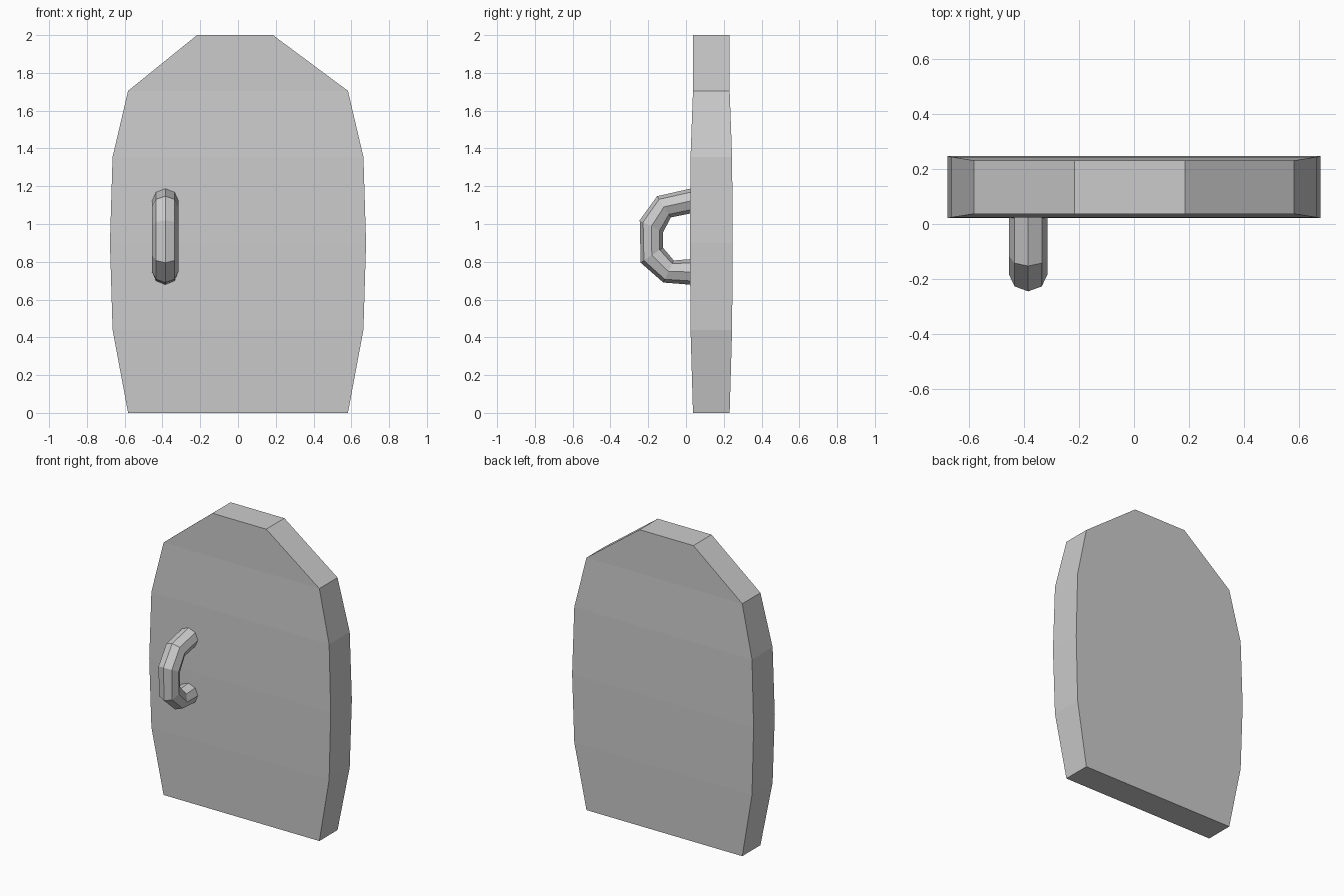
import bpy, bmesh
from math import cos, sin, pi
from mathutils import Vector

if "Cube" in bpy.data.objects:
    bpy.data.objects.remove(bpy.data.objects["Cube"])


def loft(name, rings):
    """Skin a list of equal closed rings and cap both ends."""
    bm = bmesh.new()
    rows = [[bm.verts.new(p) for p in ring] for ring in rings]
    n = len(rows[0])
    for a, b in zip(rows, rows[1:]):
        for i in range(n):
            j = (i + 1) % n
            bm.faces.new((a[i], a[j], b[j], b[i]))
    bm.faces.new(rows[0])
    bm.faces.new(rows[-1])
    bmesh.ops.recalc_face_normals(bm, faces=bm.faces)
    mesh = bpy.data.meshes.new(name)
    bm.to_mesh(mesh)
    bm.free()
    obj = bpy.data.objects.new(name, mesh)
    bpy.context.collection.objects.link(obj)
    return obj


# Door slab: barrel shape, rows of (z, left x, right x, half thickness)
door_y = 0.134
door_rows = [
    (0.0, -0.582, 0.582, 0.097),
    (0.44, -0.664, 0.664, 0.110),
    (0.90, -0.678, 0.678, 0.113),
    (1.355, -0.664, 0.664, 0.110),
    (1.705, -0.582, 0.582, 0.097),
    (2.0, -0.217, 0.185, 0.097),
]
loft("door_slab", [
    [(l, door_y - h, z), (r, door_y - h, z), (r, door_y + h, z), (l, door_y + h, z)]
    for z, l, r, h in door_rows])

# Handle: octagonal bar bent into a C, stations of outer and inner (y, z)
handle_x = -0.385
stations = [
    ((0.035, 1.19), (0.035, 1.058)),
    ((-0.153, 1.147), (-0.08, 1.035)),
    ((-0.245, 1.02), (-0.122, 0.955)),
    ((-0.24, 0.795), (-0.122, 0.875)),
    ((-0.12, 0.69), (-0.065, 0.807)),
    ((0.035, 0.678), (0.035, 0.815)),
]
rings = []
for outer, inner in stations:
    o, i = Vector((handle_x, *outer)), Vector((handle_x, *inner))
    mid, half = (o + i) / 2, (o - i) / 2
    rings.append([mid + half * cos(k * pi / 4) + Vector((0.07 * sin(k * pi / 4), 0, 0))
                  for k in range(8)])
loft("door_handle", rings)
